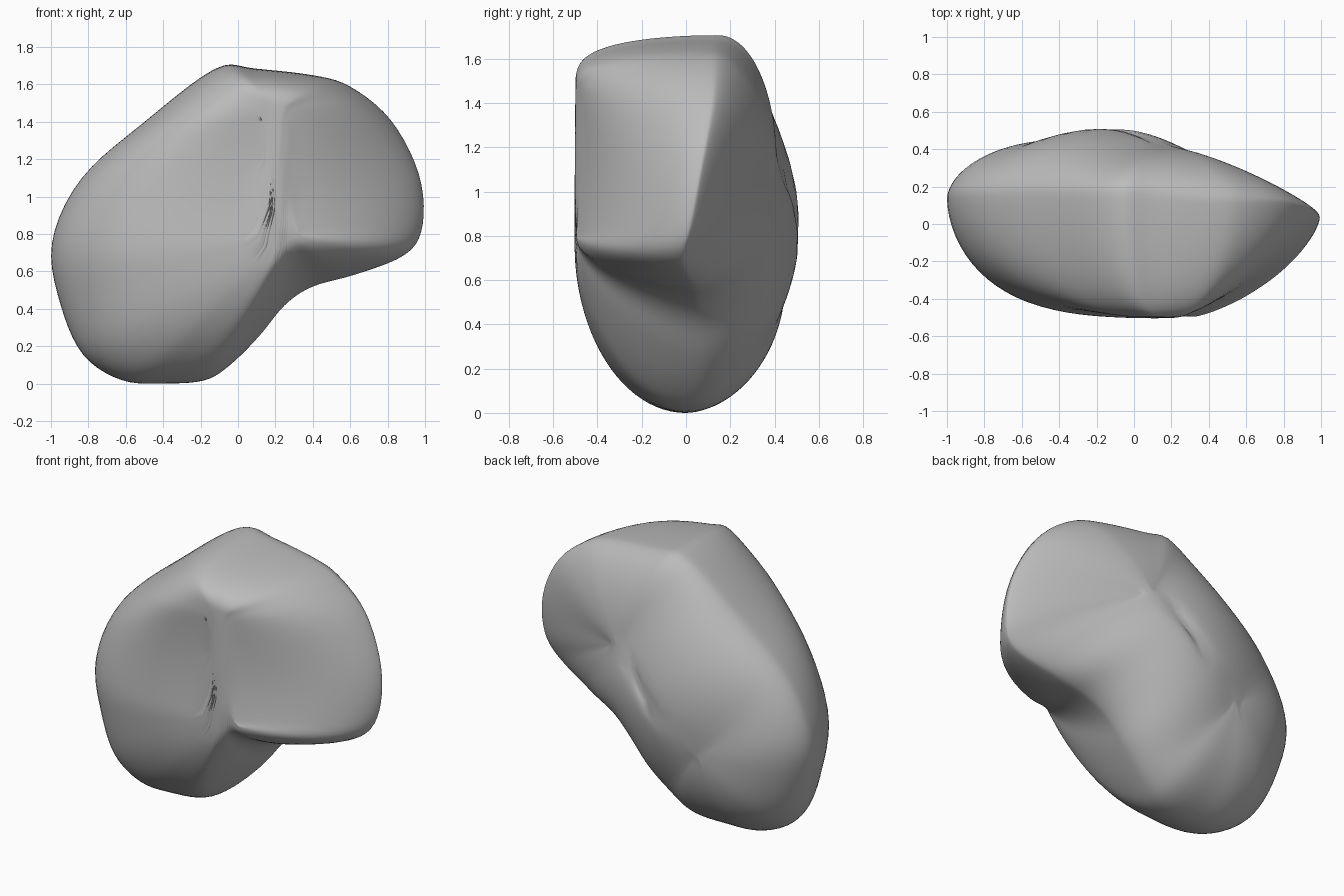
import bpy
import bmesh
from math import sin, pi
from mathutils import Vector

cube = bpy.data.objects.get("Cube")
if cube:
    bpy.data.objects.remove(cube, do_unlink=True)

STEPS = 5   # smooth divisions between neighbouring rim points
RINGS = 24  # rings between the rim and each ridge


def spline(a, b, c, d, t):
    """Catmull-Rom point between b and c, for tuples of any length."""
    return tuple(
        q + 0.5 * t * (r - p + t * (2 * p - 5 * q + 4 * r - s + t * (3 * (q - r) + s - p)))
        for p, q, r, s in zip(a, b, c, d)
    )


def smooth_closed(points):
    """Refine a closed loop of points."""
    n = len(points)
    result = []
    for i in range(n):
        corners = [points[(i + j) % n] for j in (-1, 0, 1, 2)]
        for k in range(STEPS):
            result.append(spline(*corners, k / STEPS))
    return result


# Rim of the bean: x, z, y, then dome fullness and edge power, back and front
rim = smooth_closed([
    (-.4, 0, 0, 2, .55, 2, .5),
    (-.62, .015, 0, 2, .55, 2.2, .5),
    (-.83, .15, .04, 2, .55, 2.6, .5),
    (-.95, .42, .1, 2, .55, 3.2, .53),
    (-1, .75, .14, 2, .55, 3.7, .55),
    (-.84, 1.1, .15, 2, .55, 3.8, .55),
    (-.5, 1.4, .15, 2, .55, 4, .53),
    (-.12, 1.69, .15, 2, .5, 4, .5),
    (.08, 1.685, .14, 2, .5, 4, .5),
    (.4, 1.65, .12, 1.8, .55, 3, .5),
    (.6, 1.59, .12, 1.6, .6, 2, .55),
    (.82, 1.41, .12, 1.3, .7, 1.6, .6),
    (.97, 1.12, .07, 1.1, .78, 1.3, .66),
    (.99, .85, .02, 1.1, .78, 1.3, .66),
    (.9, .69, -.02, 1.2, .75, 1.5, .6),
    (.62, .58, .03, 1.5, .65, 1.9, .65),
    (.4, .52, .05, 1.7, .6, 1.9, .8),
    (.25, .42, .07, 1.8, .55, 1.8, .8),
    (.12, .26, .08, 1.9, .55, 1.7, .65),
    (-.04, .1, .05, 2, .55, 1.7, .55),
    (-.18, .015, .02, 2, .55, 1.8, .5),
])


def dome(bm, edge, start, end, bow, column):
    """Close one side of the rim with rings shrinking onto a bowed ridge."""
    start, end = Vector(start), Vector(end)
    along = (end - start) * Vector((1, 0, 1)).length / Vector((1, 0, 1)).length
    along.y = 0
    outer = edge
    for k in range(RINGS - 1, 0, -1):
        s = sin(pi / 2 * k / RINGS)
        inner = []
        for point in rim:
            x, z, y = point[:3]
            fullness, power = point[column:column + 2]
            # Nearest place on the ridge
            t = (Vector((x, start.y, z)) - start).dot(along) / along.length_squared
            t = min(max(t, 0), 1)
            centre = start.lerp(end, t)
            centre.y += 4 * bow * t * (1 - t)
            lift = (1 - s ** fullness) ** power
            place = centre.lerp(Vector((x, y, z)), s)
            place.y = y + lift * (centre.y - y)
            inner.append(bm.verts.new(place))
        for i in range(len(rim)):
            j = (i + 1) % len(rim)
            bm.faces.new((outer[i], outer[j], inner[j], inner[i]))
        outer = inner
    cap = bm.faces.new(outer)
    bmesh.ops.triangulate(bm, faces=[cap])


# Body: a back dome and a front dome sharing the rim
bm = bmesh.new()
edge = [bm.verts.new((p[0], p[2], p[1])) for p in rim]
dome(bm, edge, (-.4, .45, .6), (.2, .41, 1.13), .085, 3)
dome(bm, edge, (.27, -.505, .8), (.2, -.5, 1.45), .02, 5)
bmesh.ops.recalc_face_normals(bm, faces=bm.faces)

mesh = bpy.data.meshes.new("rounded_body")
bm.to_mesh(mesh)
bm.free()
body = bpy.data.objects.new("rounded_body", mesh)
bpy.context.collection.objects.link(body)

# Plain grey finish
grey = bpy.data.materials.new("plain_grey")
grey.use_nodes = True
colour = (.5, .5, .5, 1)
grey.diffuse_color = colour
grey.node_tree.nodes["Principled BSDF"].inputs["Base Color"].default_value = colour
mesh.materials.append(grey)

# Soft relaxation and smooth shading
relax = body.modifiers.new("relax", "SMOOTH")
relax.factor = .5
relax.iterations = 6
for face in mesh.polygons:
    face.use_smooth = True
